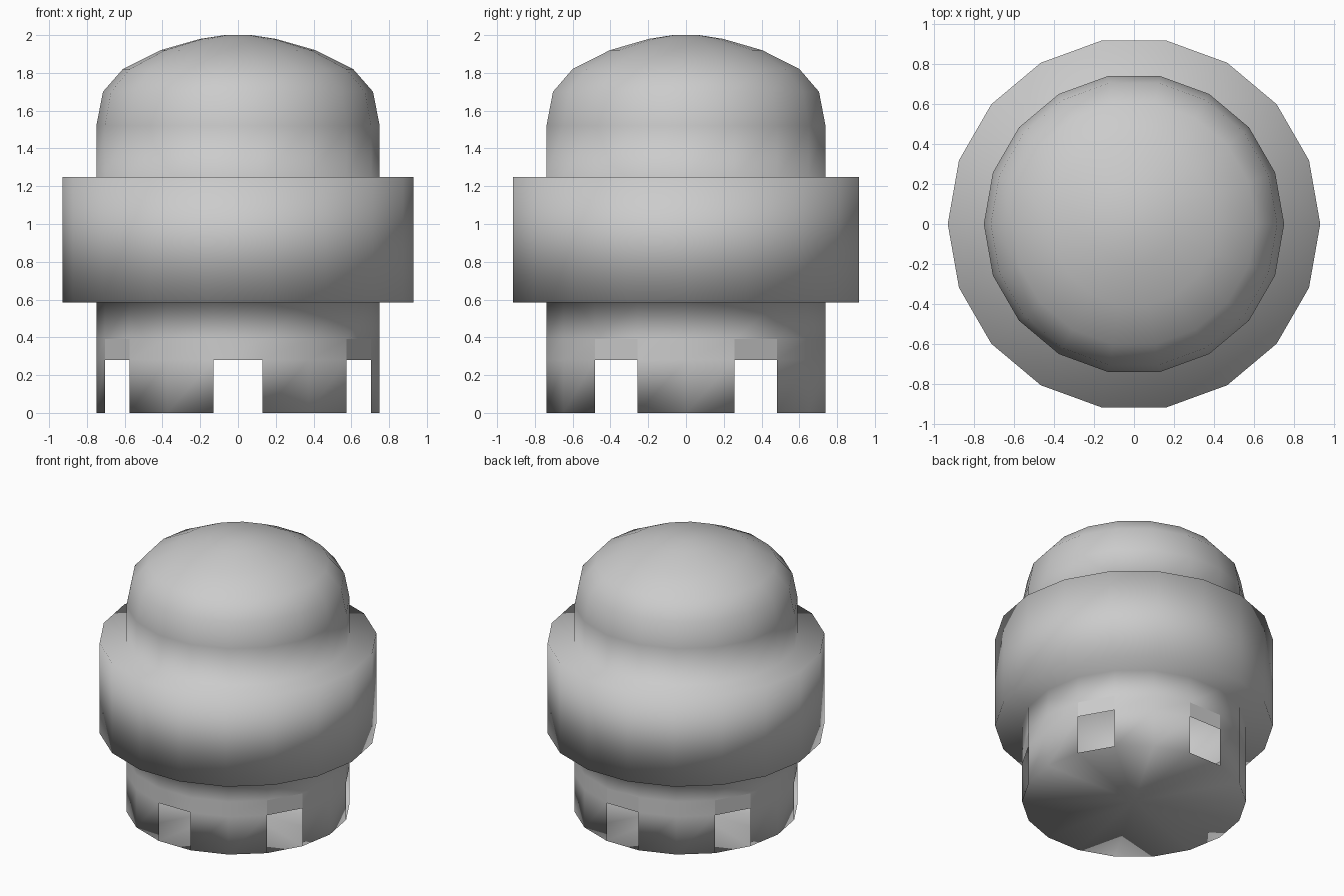
import bpy
import bmesh
from math import cos, sin, tau

if "Cube" in bpy.data.objects:
    bpy.data.objects.remove(bpy.data.objects["Cube"], do_unlink=True)

SIDES = 18
FRONT = 13  # wall sector facing -y

# Outer profile (radius, height): base wall, wide collar, domed cap
BASE = [(0.75, 0), (0.75, 0.28), (0.75, 0.39), (0.75, 0.585)]
COLLAR = [(0.93, 0.585), (0.93, 1.25)]
DOME = [(0.75, 1.25), (0.75, 1.52), (0.715, 1.70), (0.61, 1.82),
        (0.41, 1.92), (0.2, 1.98), (0.07, 2.0)]

grey = bpy.data.materials.new("plain grey")
grey.use_nodes = True
colour = (0.6, 0.6, 0.6, 1)
grey.diffuse_color = colour
grey.node_tree.nodes["Principled BSDF"].inputs["Base Color"].default_value = colour


def ring(bm, radius, z):
    angles = [tau * k / SIDES for k in range(SIDES)]
    return [bm.verts.new((radius * cos(a), radius * sin(a), z)) for a in angles]


def fan(bm, loop, z):
    centre = bm.verts.new((0, 0, z))
    for k in range(SIDES):
        bm.faces.new((loop[k], loop[(k + 1) % SIDES], centre)).smooth = True


# Hollow turned shell with six openings around the foot
bm = bmesh.new()
rings = [ring(bm, r, z) for r, z in BASE + COLLAR + DOME]
for level, (low, high) in enumerate(zip(rings, rings[1:])):
    for k in range(SIDES):
        notch = k % 3 == 1
        if level == 0 and notch:
            continue
        n = (k + 1) % SIDES
        face = bm.faces.new((low[k], low[n], high[n], high[k]))
        # Flat lintel panels above the openings, except at the front
        face.smooth = not (level == 1 and notch and k != FRONT)

# Closed floor and crown
fan(bm, rings[0], 0)
fan(bm, rings[-1], 2.0)
bmesh.ops.recalc_face_normals(bm, faces=bm.faces)

mesh = bpy.data.meshes.new("domed_shell")
bm.to_mesh(mesh)
bm.free()
mesh.materials.append(grey)
shell = bpy.data.objects.new("domed_shell", mesh)
bpy.context.collection.objects.link(shell)
